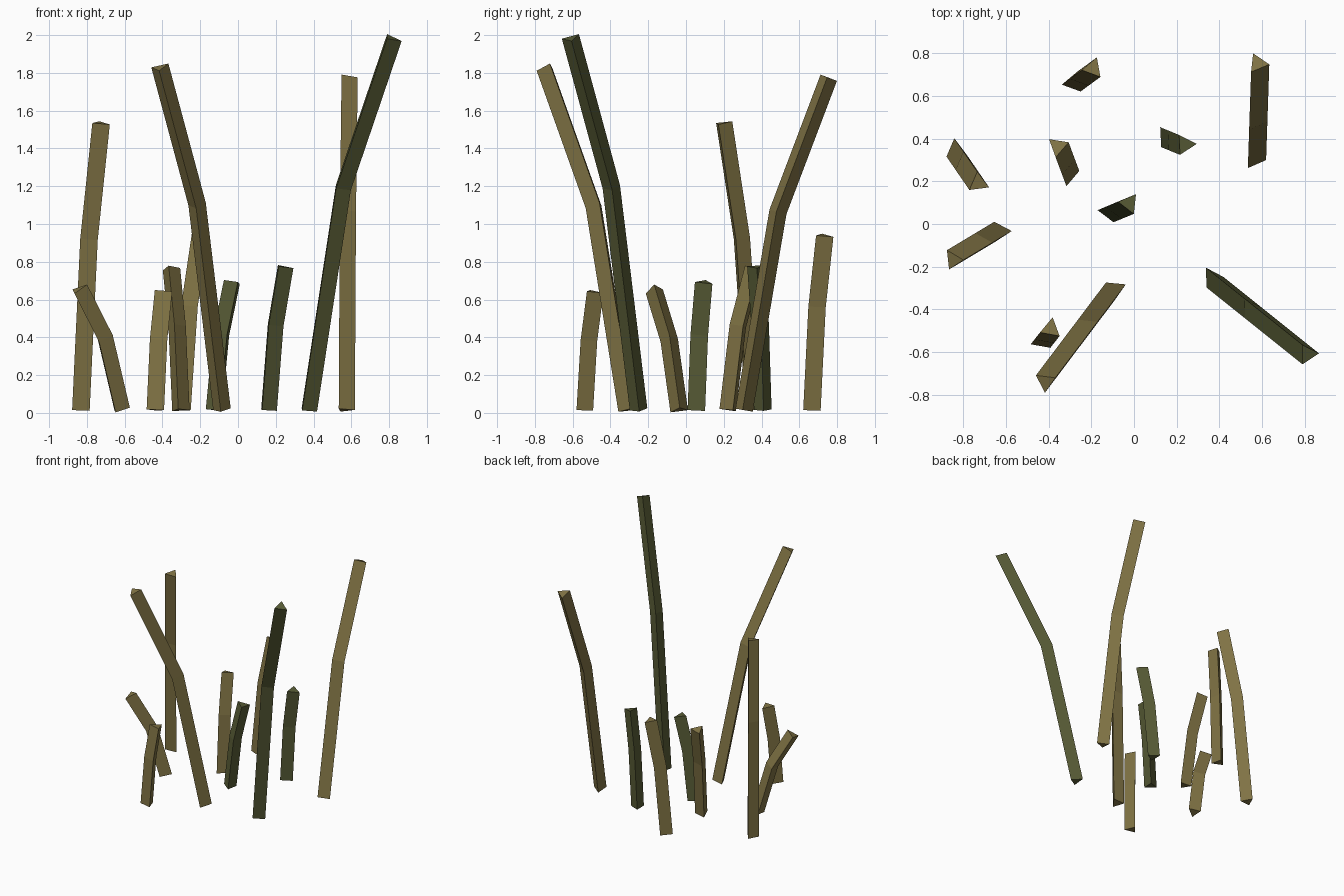
import bpy, bmesh, math
from mathutils import Vector

if "Cube" in bpy.data.objects:
    bpy.data.objects.remove(bpy.data.objects["Cube"])


def material(name, rgb):
    m = bpy.data.materials.new(name)
    m.diffuse_color = (*rgb, 1)
    m.use_nodes = True
    m.node_tree.nodes["Principled BSDF"].inputs["Base Color"].default_value = m.diffuse_color
    return m


dry = material("dry_brown", (0.216, 0.171, 0.058))
green = material("olive_green", (0.098, 0.107, 0.037))

RADIUS = 0.054
BASE_Z = 0.015


def blade(name, base, tip, height, turn, mat):
    """Three-sided stalk with one bend, each ring square to the stalk."""
    foot = Vector((*base, BASE_Z))
    top = Vector((*tip, height))
    flat = Vector((*base, 0)).lerp(Vector((*tip, 0)), 0.4)
    knee = Vector((flat.x, flat.y, height * 0.6))
    low, high = (knee - foot).normalized(), (top - knee).normalized()
    bm = bmesh.new()
    rings = []
    for centre, axis in ((foot, low), (knee, (low + high).normalized()), (top, high)):
        tilt = Vector((0, 0, 1)).rotation_difference(axis)
        ring = []
        for k in range(3):
            a = math.radians(turn + 120 * k)
            offset = Vector((math.cos(a), math.sin(a), 0)) * RADIUS
            ring.append(bm.verts.new(centre + tilt @ offset))
        rings.append(ring)
    for lower, upper in zip(rings, rings[1:]):
        for k in range(3):
            n = (k + 1) % 3
            bm.faces.new((lower[k], lower[n], upper[n], upper[k]))
    bm.faces.new(rings[0][::-1])
    bm.faces.new(rings[-1])
    me = bpy.data.meshes.new(name)
    bm.to_mesh(me)
    bm.free()
    me.materials.append(mat)
    bpy.context.collection.objects.link(bpy.data.objects.new(name, me))


# Tall stalks
blade("tall_blade_right", (0.365, -0.25), (0.815, -0.61), 1.985, 2, green)
blade("tall_blade_front", (-0.087, -0.305), (-0.415, -0.74), 1.83, -95, dry)
blade("tall_blade_back", (0.565, 0.305), (0.58, 0.753), 1.775, -6, dry)
blade("tall_blade_left", (-0.835, 0.348), (-0.728, 0.192), 1.535, 97, dry)

# Short stalks
blade("short_blade_back", (-0.285, 0.662), (-0.192, 0.73), 0.94, 70, dry)
blade("short_blade_left", (-0.625, -0.035), (-0.847, -0.168), 0.655, 3, dry)
blade("short_blade_front", (-0.433, -0.545), (-0.39, -0.49), 0.643, 80, dry)
blade("short_blade_inner", (-0.307, 0.23), (-0.357, 0.364), 0.767, -100, dry)
blade("short_blade_right", (0.152, 0.408), (0.24, 0.372), 0.775, 3, green)
blade("short_blade_centre", (-0.117, 0.058), (-0.022, 0.097), 0.693, 53, green)
